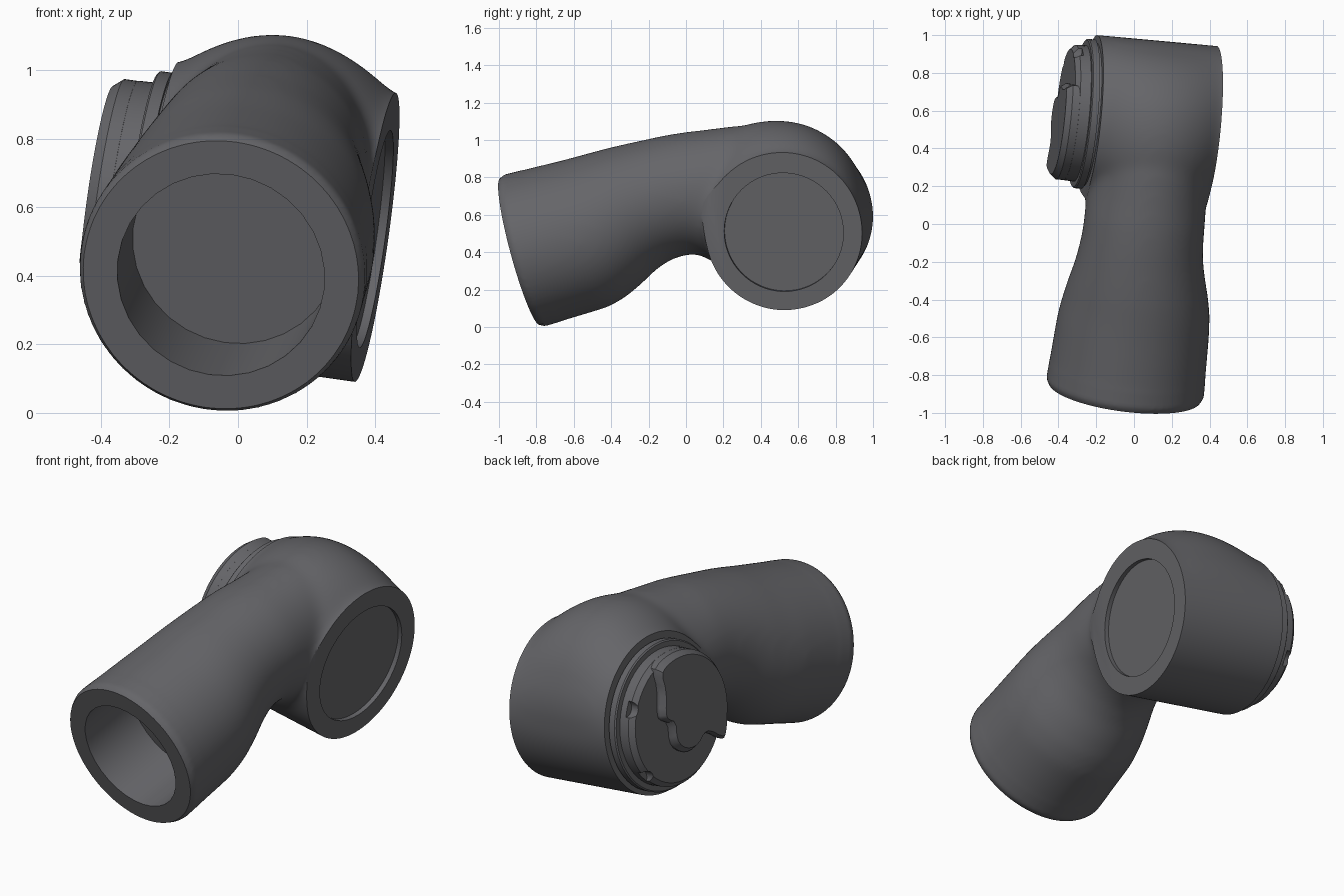
import bpy, bmesh, math
from mathutils import Matrix, Vector

if "Cube" in bpy.data.objects:
    bpy.data.objects.remove(bpy.data.objects["Cube"])

# Local frame: X along the joint axis, Y along the tube, origin at the tube mouth
X = Vector((0.985, -0.09, -0.14)).normalized()
Y = Vector((0.123, 0.957, 0.26))
Y = (Y - X * Y.dot(X)).normalized()
Z = X.cross(Y)
FRAME = Matrix.Translation((-0.05, -0.888, 0.403)) @ Matrix((X, Y, Z)).transposed().to_4x4()
JY, JZ = 1.434, -0.237          # joint axis position
X0, X1, R = -0.34, 0.302, 0.42  # joint ends and radius


def loft(name, rings):
    bm = bmesh.new()
    loops = [[bm.verts.new(p) for p in r] for r in rings]
    n = len(loops[0])
    for a, b in zip(loops, loops[1:]):
        for i in range(n):
            j = (i + 1) % n
            bm.faces.new((a[i], a[j], b[j], b[i]))
    bm.faces.new(loops[0])
    bm.faces.new(loops[-1])
    bmesh.ops.recalc_face_normals(bm, faces=bm.faces)
    me = bpy.data.meshes.new(name)
    bm.to_mesh(me)
    bm.free()
    ob = bpy.data.objects.new(name, me)
    bpy.context.collection.objects.link(ob)
    ob.matrix_world = FRAME
    return ob


def circle(n):
    return [2 * math.pi * i / n for i in range(n)]


def axle(name, profile, n=64):
    """Turned part on the joint axis from (x, radius) pairs."""
    return loft(name, [[(x, JY + r * math.cos(t), JZ + r * math.sin(t)) for t in circle(n)]
                       for x, r in profile])


def tube_tool(r, y0, y1):
    """Round cutter along the tube axis."""
    return loft("tool", [[(r * math.cos(t), y, r * math.sin(t)) for t in circle(32)]
                         for y in (y0, y1)])


def apply(ob, mod):
    bpy.context.view_layer.objects.active = ob
    bpy.ops.object.modifier_apply(modifier=mod.name)


def boolean(ob, tool, op):
    m = ob.modifiers.new(op, 'BOOLEAN')
    m.object, m.operation, m.solver = tool, op, 'EXACT'
    apply(ob, m)
    bpy.data.objects.remove(tool)


def lerp_table(table, t):
    for (a, p), (b, q) in zip(table, table[1:]):
        if a <= t <= b:
            return p + (q - p) * (t - a) / (b - a)
    return 0


# Tube: (inner y, inner z, outer y, outer z, centre x, half width)
sections = [(-.05, -.375, -.05, .375, 0, .375), (.025, -.42, .025, .42, 0, .42),
            (.38, -.41, .38, .412, 0, .405), (.48, -.385, .48, .412, 0, .393),
            (.58, -.34, .58, .412, -.005, .374), (.68, -.285, .68, .408, -.012, .35),
            (.77, -.255, .78, .403, -.018, .332), (.86, -.25, .88, .398, -.02, .322),
            (.93, -.27, 1.0, .388, -.02, .32), (1.0, -.34, 1.15, .366, -.02, .318),
            (1.08, -.35, 1.3, .345, -.02, .31), (1.2, -.35, 1.45, .30, -.02, .28)]
rings = []
for iy, iz, oy, oz, cx, hw in sections:
    rings.append([(cx + hw * math.cos(t), (iy + oy) / 2 + (oy - iy) / 2 * math.sin(t),
                   (iz + oz) / 2 + (oz - iz) / 2 * math.sin(t)) for t in circle(64)])
housing = loft("elbow_housing", rings)

# Joint drum, swelling upward between its two round ends (overlong, trimmed below)
swell = [(-10, 0), (20, .03), (42, .075), (65, .115), (86, .142), (105, .165), (120, .16),
         (140, .1), (175, 0)]
rings = []
for k in range(25):
    s = -1.24 + 2.48 * k / 24
    x = (X0 + X1) / 2 + s * (X1 - X0) / 2
    ring = []
    for t in circle(96):
        deg = (math.degrees(t) + 90) % 360 - 90
        r = R + 0.002 + lerp_table(swell, deg) * max(0, 1 - s * s)
        ring.append((x, JY + r * math.cos(t), JZ + r * math.sin(t)))
    rings.append(ring)
boolean(housing, loft("drum", rings), 'UNION')

# Blend tube and drum into one casting
m = housing.modifiers.new("remesh", 'REMESH')
m.mode, m.voxel_size = 'VOXEL', .015
apply(housing, m)
bm = bmesh.new()
bm.from_mesh(housing.data)
soft = [v for v in bm.verts if v.co.y > .12]
for _ in range(22):
    bmesh.ops.smooth_vert(bm, verts=soft, factor=.5, use_axis_x=True, use_axis_y=True,
                          use_axis_z=True)
bm.to_mesh(housing.data)
bm.free()

# Trim flat ends, then cut the tube bore and right-hand recess
boolean(housing, axle("trim", [(X1, .5), (X1 + .3, .5)]), 'DIFFERENCE')
boolean(housing, axle("trim", [(X0, .5), (X0 - .3, .5)]), 'DIFFERENCE')
boolean(housing, tube_tool(.6, -.3, 0), 'DIFFERENCE')
boolean(housing, tube_tool(.305, -.1, .36), 'DIFFERENCE')
boolean(housing, axle("recess", [(X1 - .025, .32), (X1 + .1, .32)]), 'DIFFERENCE')

# Stepped end cap on the left
cap = axle("end_cap", [(-.30, .38), (-.352, .38), (-.352, .397), (-.388, .397), (-.394, .39),
                       (-.394, .362), (-.45, .36), (-.475, .335)])
for deg in (10, -56):  # rim notches
    t = math.radians(deg)
    c = Vector((0, JY + .37 * math.cos(t), JZ + .37 * math.sin(t)))
    notch = loft("notch", [[c + Vector((x, .045 * math.cos(a), .045 * math.sin(a)))
                            for a in circle(16)] for x in (-.43, -.55)])
    boolean(cap, notch, 'DIFFERENCE')

# Raised plate on the cap with a rounded wavy lower edge
edge = [(.23, .26), (.18, .16), (.17, .03), (.15, 0), (.08, -.02), (.06, -.12), (.01, -.165),
        (-.06, -.18), (-.13, -.16), (-.17, -.10), (-.22, -.085), (-.33, -.13), (-.365, -.12)]
edge += [(.36 * math.cos(math.radians(d)), .36 * math.sin(math.radians(d)))
         for d in range(176, 50, -8)]
cut = []
for p, q in zip(edge, edge[1:] + edge[:1]):
    p, q = Vector(p), Vector(q)
    cut += [p.lerp(q, .25), p.lerp(q, .75)]
rings = [[(x, JY - .05 + (u + .05) * k, JZ + .1 + (w - .1) * k) for u, w in cut]
         for x, k in ((-.44, 1), (-.49, 1), (-.52, .91))]
plate = loft("cap_plate", rings)

# Dark grey finish and shading
grey = bpy.data.materials.new("dark_grey")
grey.diffuse_color = (.13, .13, .14, 1)
grey.use_nodes = True
grey.node_tree.nodes["Principled BSDF"].inputs["Base Color"].default_value = grey.diffuse_color
for ob in (housing, cap, plate):
    ob.data.materials.clear()
    ob.data.materials.append(grey)
    bpy.ops.object.select_all(action='DESELECT')
    ob.select_set(True)
    bpy.context.view_layer.objects.active = ob
    bpy.ops.object.shade_smooth_by_angle(angle=math.radians(30))
